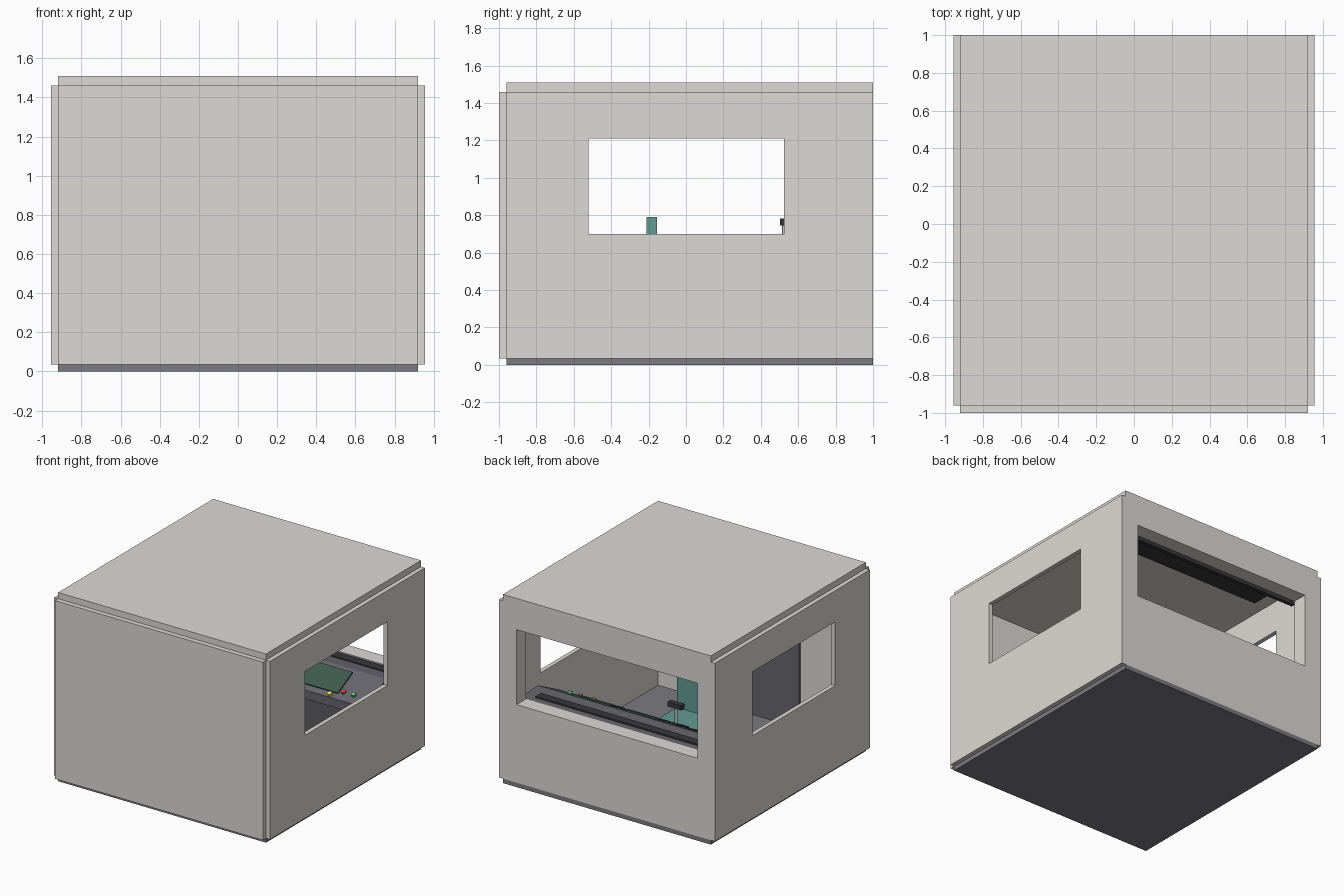
import bpy, bmesh, math
from mathutils import Matrix

if "Cube" in bpy.data.objects:
    bpy.data.objects.remove(bpy.data.objects["Cube"])


def mat(name, r, g, b):
    m = bpy.data.materials.new(name)
    m.diffuse_color = (r, g, b, 1)
    m.use_nodes = True
    m.node_tree.nodes["Principled BSDF"].inputs["Base Color"].default_value = m.diffuse_color
    return m


WALL = mat("wall_paint", 0.72, 0.70, 0.66)
FLOOR = mat("floor_grey", 0.20, 0.20, 0.22)
DARK = mat("dark_panel", 0.13, 0.13, 0.15)
BLACK = mat("black_trim", 0.04, 0.04, 0.045)
SCREEN = mat("screen_glass", 0.05, 0.10, 0.08)
TEAL = mat("seat_fabric", 0.12, 0.33, 0.30)
STEEL = mat("steel", 0.6, 0.6, 0.62)
RED = mat("red", 0.7, 0.08, 0.08)
GREEN = mat("green", 0.1, 0.55, 0.2)
YELLOW = mat("yellow", 0.8, 0.65, 0.1)


def finish(name, bm, material, matrix=None):
    bmesh.ops.recalc_face_normals(bm, faces=bm.faces)
    me = bpy.data.meshes.new(name)
    bm.to_mesh(me)
    bm.free()
    me.materials.append(material)
    ob = bpy.data.objects.new(name, me)
    bpy.context.collection.objects.link(ob)
    if matrix:
        ob.matrix_world = matrix
    return ob


def box(name, x, y, z, material, matrix=None):
    """Box from (min, max) ranges."""
    bm = bmesh.new()
    c = [(a[0] + a[1]) / 2 for a in (x, y, z)]
    s = [a[1] - a[0] for a in (x, y, z)]
    bmesh.ops.create_cube(bm, size=1, matrix=Matrix.Translation(c) @ Matrix.Diagonal((*s, 1)))
    return finish(name, bm, material, matrix)


def cylinder(name, r, z0, z1, material, matrix, sides=16):
    bm = bmesh.new()
    bmesh.ops.create_cone(bm, cap_ends=True, segments=sides, radius1=r, radius2=r,
                          depth=z1 - z0, matrix=Matrix.Translation((0, 0, (z0 + z1) / 2)))
    return finish(name, bm, material, matrix)


def framed_wall(name, u, v, hole_u, hole_v, depth, place):
    """Wall with a rectangular opening, extruded along its depth."""
    us, vs = (u[0], *hole_u, u[1]), (v[0], *hole_v, v[1])
    bm = bmesh.new()
    grid = [[bm.verts.new(place(a, depth[0], b)) for b in vs] for a in us]
    faces = [bm.faces.new((grid[i][j], grid[i + 1][j], grid[i + 1][j + 1], grid[i][j + 1]))
             for i in range(3) for j in range(3) if (i, j) != (1, 1)]
    new = bmesh.ops.extrude_face_region(bm, geom=faces, use_keep_orig=True)["geom"]
    shift = [q - p for p, q in zip(place(0, depth[0], 0), place(0, depth[1], 0))]
    bmesh.ops.translate(bm, vec=shift, verts=[g for g in new if isinstance(g, bmesh.types.BMVert)])
    return finish(name, bm, WALL)


# Cabin shell
box("floor", (-0.92, 0.92), (-0.96, 1), (0, 0.035), FLOOR)
box("roof", (-0.92, 0.92), (-0.96, 1), (1.46, 1.51), WALL)
box("rear_wall", (-0.92, 0.92), (-1, -0.96), (0.035, 1.46), WALL)
for side, s in (("left", -1), ("right", 1)):
    framed_wall(side + "_wall", (-0.96, 1), (0.035, 1.46), (-0.52, 0.525), (0.70, 1.21),
                (0.92, 0.955), lambda a, d, b, s=s: (s * d, a, b))
framed_wall("windscreen_wall", (-0.92, 0.92), (0.035, 1.46), (-0.8, 0.8), (0.66, 1.26),
            (0.88, 1.0), lambda a, d, b: (a, d, b))

# Rear door, windscreen trim and sun visor
box("rear_door", (-0.34, 0.34), (-0.96, -0.94), (0.035, 1.25), DARK)
box("windscreen_top_trim", (-0.8, 0.8), (0.85, 0.88), (1.23, 1.27), BLACK)
box("sun_visor", (-0.68, 0.68), (0.57, 0.71), (1.335, 1.35), BLACK)

# Desk with sloping control panel
profile = [(0.88, 0.035), (0.88, 0.66), (0.66, 0.672), (0.40, 0.54), (0.40, 0.47),
           (0.56, 0.43), (0.60, 0.035)]
bm = bmesh.new()
face = bm.faces.new([bm.verts.new((-0.85, y, z)) for y, z in profile])
new = bmesh.ops.extrude_face_region(bm, geom=[face], use_keep_orig=True)["geom"]
bmesh.ops.translate(bm, vec=(1.7, 0, 0), verts=[g for g in new if isinstance(g, bmesh.types.BMVert)])
finish("control_desk", bm, DARK)
box("desk_vent", (-0.75, 0.75), (0.76, 0.83), (0.66, 0.675), BLACK)

# Controls laid out in the plane of the slope: local y runs up the panel
slope = Matrix.Translation((0, 0.40, 0.54)) @ Matrix.Rotation(math.atan2(0.132, 0.26), 4, 'X')
for name, x in (("right_screen", (0.23, 0.575)), ("centre_screen", (-0.17, 0.18))):
    box(name, x, (0.05, 0.26), (-0.005, 0.01), SCREEN, slope)
box("gauge_panel", (-0.75, -0.42), (0.05, 0.26), (-0.005, 0.01), BLACK, slope)
for name, x, m in (("yellow_button", 0.52, YELLOW), ("red_button", 0.61, RED), ("green_button", 0.70, GREEN)):
    y = 0.025 if x < 0.55 else 0.075
    cylinder(name, 0.018, 0, 0.018, m, slope @ Matrix.Translation((x, y, 0)))

# Power lever
box("lever_base", (-0.34, -0.22), (0.05, 0.23), (-0.005, 0.012), BLACK, slope)
box("lever_slot", (-0.29, -0.27), (0.07, 0.21), (0.01, 0.014), STEEL, slope)
cylinder("lever_stem", 0.011, 0.58, 0.755, STEEL, Matrix.Translation((-0.28, 0.525, 0)))
box("lever_handle", (-0.34, -0.22), (0.503, 0.547), (0.745, 0.782), BLACK)

# Driver seat
box("seat_cushion", (-0.19, 0.19), (-0.20, 0.16), (0.29, 0.36), TEAL)
box("seat_back", (-0.19, 0.19), (-0.21, -0.155), (0.34, 0.79), TEAL)
cylinder("seat_post", 0.05, 0.035, 0.29, DARK, Matrix.Translation((0, -0.02, 0)))
cylinder("seat_foot", 0.14, 0.035, 0.06, DARK, Matrix.Translation((0, -0.02, 0)))
